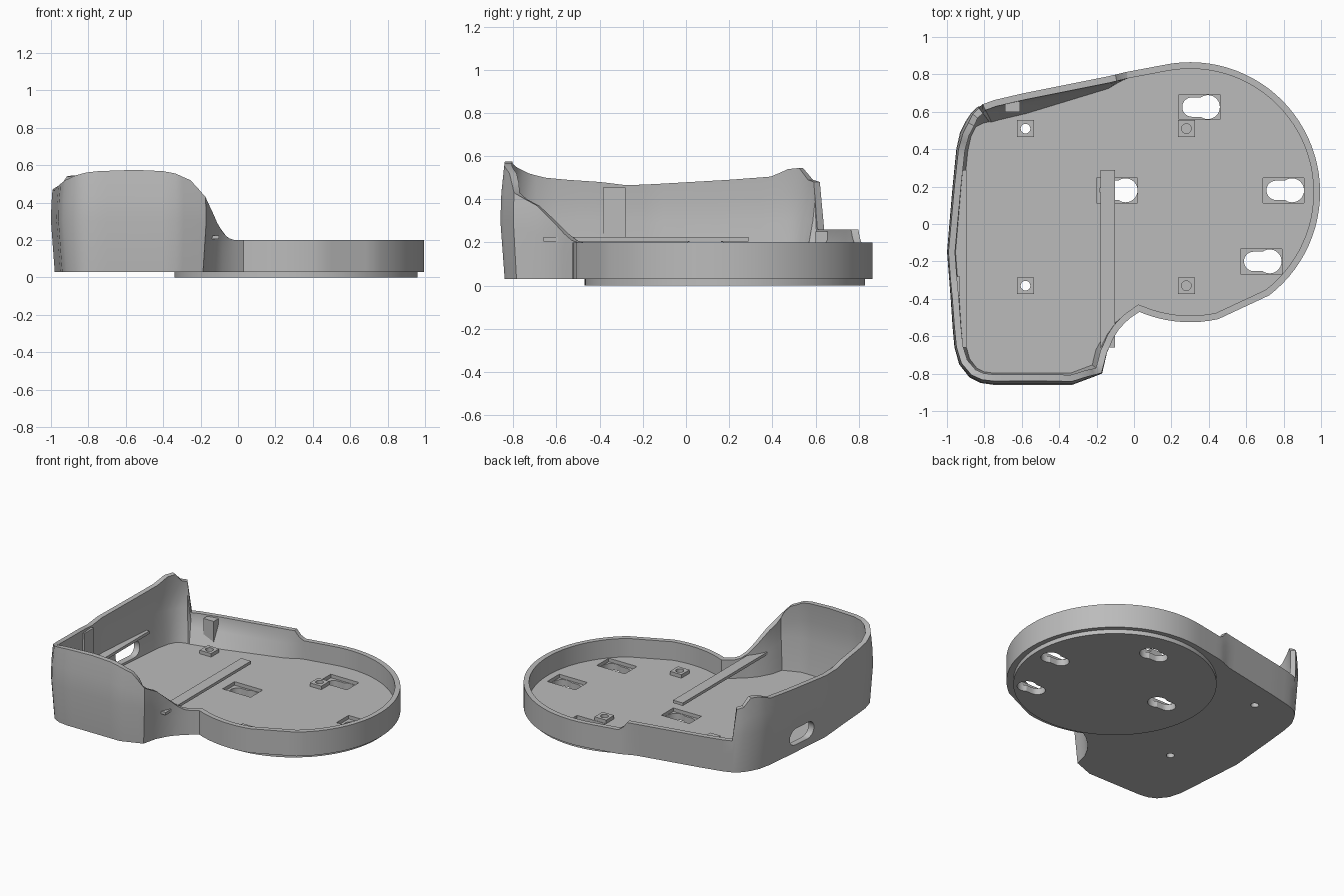
import bpy, bmesh, math
from mathutils import Vector, Matrix

old = bpy.data.objects.get("Cube")
if old:
    bpy.data.objects.remove(old, do_unlink=True)

grey = bpy.data.materials.new("plain_grey")
grey.use_nodes = True
colour = (0.5, 0.5, 0.5, 1)
grey.diffuse_color = colour
grey.node_tree.nodes["Principled BSDF"].inputs["Base Color"].default_value = colour

FLOOR, BASE = 0.07, 0.03


def finish(name, bm):
    bmesh.ops.recalc_face_normals(bm, faces=bm.faces)
    mesh = bpy.data.meshes.new(name)
    bm.to_mesh(mesh)
    bm.free()
    obj = bpy.data.objects.new(name, mesh)
    bpy.context.collection.objects.link(obj)
    mesh.materials.append(grey)
    return obj


def prism(name, points, z0, z1, matrix=None):
    bm = bmesh.new()
    low = [bm.verts.new((x, y, z0)) for x, y in points]
    high = [bm.verts.new((x, y, z1)) for x, y in points]
    bm.faces.new(low[::-1])
    bm.faces.new(high)
    for i in range(len(points)):
        j = (i + 1) % len(points)
        bm.faces.new((low[i], low[j], high[j], high[i]))
    if matrix:
        bm.transform(matrix)
    return finish(name, bm)


def rect(x0, x1, y0, y1):
    return [(x0, y0), (x1, y0), (x1, y1), (x0, y1)]


def arc(cx, cy, r, a0, a1, n):
    angles = [math.radians(a0 + (a1 - a0) * i / n) for i in range(n + 1)]
    return [(cx + r * math.cos(a), cy + r * math.sin(a)) for a in angles]


def circle(cx, cy, r, n=32):
    return arc(cx, cy, r, 0, 360, n)[:-1]


def activate(obj):
    bpy.ops.object.select_all(action='DESELECT')
    obj.select_set(True)
    bpy.context.view_layer.objects.active = obj


def cut(obj, cutter):
    mod = obj.modifiers.new("cut", 'BOOLEAN')
    mod.operation, mod.solver, mod.object = 'DIFFERENCE', 'EXACT', cutter
    activate(obj)
    bpy.ops.object.modifier_apply(modifier=mod.name)


def clamp(v):
    return max(0.0, min(1.0, v))


# Outline with rim heights: round tray, back wall, tall left wall, front wall
outline = [(x, y, 0.2) for x, y in arc(0.3, 0.17, 0.695, -113, -77.5, 9)]
outline += [(x, y, 0.2) for x, y in arc(0.3, 0.17, 0.695, -52.6, 102, 38)]
outline += [
    (-0.04, 0.813, 0.2), (-0.07, 0.807, 0.22), (-0.1, 0.8, 0.26), (-0.6, 0.7, 0.26),
    (-0.75, 0.665, 0.26), (-0.81, 0.643, 0.26), (-0.835, 0.627, 0.48), (-0.87, 0.595, 0.49),
    (-0.9, 0.55, 0.545), (-0.93, 0.49, 0.54), (-0.95, 0.4, 0.505), (-0.97, 0.2, 0.49),
    (-1, -0.15, 0.47), (-0.99, -0.28, 0.465), (-0.98, -0.4, 0.48), (-0.97, -0.55, 0.49),
    (-0.96, -0.66, 0.5), (-0.935, -0.75, 0.52), (-0.88, -0.82, 0.545), (-0.82, -0.85, 0.56),
    (-0.75, -0.86, 0.568), (-0.55, -0.86, 0.575), (-0.4, -0.86, 0.568), (-0.33, -0.86, 0.555),
    (-0.25, -0.83, 0.52), (-0.17, -0.8, 0.43), (-0.145, -0.69, 0.37), (-0.11, -0.61, 0.29),
    (-0.08, -0.565, 0.24), (-0.05, -0.53, 0.21), (-0.02, -0.503, 0.2),
]
path = []
for p, q in zip(outline, outline[1:] + outline[:1]):
    p, q = Vector(p), Vector(q)
    n = max(1, round((q - p).xy.length / 0.05))
    path += [p.lerp(q, i / n) for i in range(n)]


# Open shell: bulged walls that follow the rim, with a flat floor
def shell():
    bm = bmesh.new()
    rows = []
    for i, p in enumerate(path):
        a = (p - path[i - 1]).xy.normalized()
        b = (path[(i + 1) % len(path)] - p).xy.normalized()
        na, nb = Vector((a.y, -a.x)), Vector((b.y, -b.x))
        normal = (na + nb).normalized()
        normal /= max(0.5, normal.dot(na))
        tall = clamp((-0.05 - p.x) / 0.1)
        thick = 0.035
        extra = 0.01 * tall + 0.05 * clamp((-0.1 - p.x) / 0.5) * clamp((p.y - 0.55) / 0.1)
        h = p.z
        bulge = min(0.3, BASE + (h - BASE) * 0.6)
        mid = (bulge + h) / 2
        sections = [(BASE, 0), (bulge, 0), (mid, 0), (h, 0), (h, thick), (mid, thick),
                    (bulge, thick + extra * 0.3), (FLOOR, thick + extra)]
        row = []
        for z, inset in sections:
            t = (z - 0.3) / 0.27
            lean = 0.02 * tall * (abs(t) if t < 0 else t * t)
            xy = p.xy - normal * (inset + lean)
            row.append(bm.verts.new((xy.x, xy.y, z)))
        rows.append(row)
    for i, row in enumerate(rows):
        nxt = rows[(i + 1) % len(rows)]
        for k in range(len(row) - 1):
            bm.faces.new((row[k], nxt[k], nxt[k + 1], row[k + 1]))
    bm.faces.new([r[0] for r in rows][::-1])
    bm.faces.new([r[-1] for r in rows])
    return finish("tray_shell", bm)


tray = shell()
disc = prism("base_disc", circle(0.31, 0.18, 0.65, 96), 0, BASE)
parts = [tray, disc]
cutters = []

# Keyhole mounts, each in a rectangular pocket
for x, y in [(0.24, 0.625), (-0.2, 0.18), (0.69, 0.18), (0.57, -0.2)]:
    pocket = prism("pocket_cutter", rect(x, x + 0.22, y - 0.067, y + 0.067), 0.045, 0.15)
    shape = arc(x + 0.07, y, 0.052, 90, 270, 14) + arc(x + 0.155, y, 0.064, -126, 126, 22)
    keyhole = prism("keyhole_cutter", shape, -0.1, 0.15)
    cut(tray, pocket)
    cut(tray, keyhole)
    cut(disc, keyhole)
    cutters += [pocket, keyhole]

# Square screw bosses; the left pair is drilled right through
for x, side in [(-0.58, "left"), (0.28, "right")]:
    for y, end in [(0.51, "back"), (-0.33, "front")]:
        boss = prism(f"{side}_{end}_boss", rect(x - 0.045, x + 0.045, y - 0.045, y + 0.045),
                     FLOOR - 0.005, 0.095)
        hole = prism("hole_cutter", circle(x, y, 0.026, 20), 0.045 if x > 0 else -0.1, 0.2)
        cut(boss, hole)
        cut(tray, hole)
        parts.append(boss)
        cutters.append(hole)

# Rounded cable slot in the left wall
turn = Matrix(((0, 0, 1, 0), (1, 0, 0, 0), (0, 1, 0, 0), (0, 0, 0, 1)))
stadium = arc(0.15, 0.145, 0.06, -90, 90, 12) + arc(0.03, 0.145, 0.06, 90, 270, 12)
slot = prism("slot_cutter", stadium, -1.1, -0.85, turn)
cut(tray, slot)
cutters.append(slot)

# Support rails, wall rib and back post
parts += [
    prism("cross_rail", rect(-0.178, -0.102, -0.66, 0.29), 0.205, 0.225),
    prism("wall_rail", [(-0.895, -0.66), (-0.895, 0.29), (-0.94, 0.29),
                        (-0.975, -0.15), (-0.94, -0.66)], 0.205, 0.225),
    prism("wall_rib", rect(-0.967, -0.93, -0.385, -0.28), 0.225, 0.455),
    prism("back_post", rect(-0.69, -0.61, 0.6, 0.655), FLOOR - 0.005, 0.25),
]

for c in cutters:
    bpy.data.objects.remove(c, do_unlink=True)
for part in parts:
    activate(part)
    bpy.ops.object.shade_smooth_by_angle(angle=math.radians(30))
